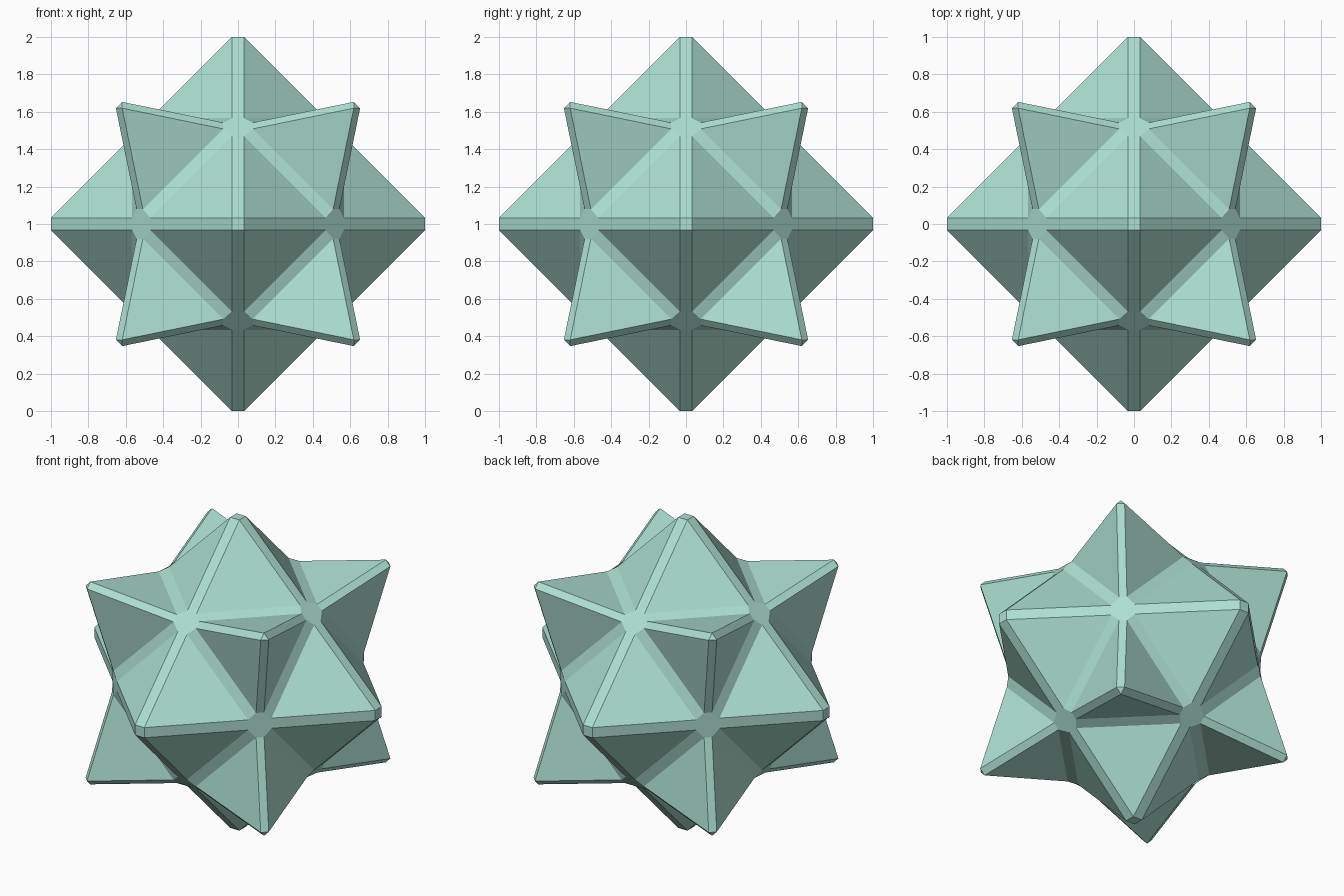
import bpy, bmesh
from itertools import product
from mathutils import Vector

if "Cube" in bpy.data.objects:
    bpy.data.objects.remove(bpy.data.objects["Cube"])

TIP = 1.066      # distance of the six four-sided points
HALF = TIP / 2   # cuboctahedron corner coordinate, the valley junctions
CORNER = 0.67    # coordinate of the eight three-sided points
BEVEL = 0.04

bm = bmesh.new()

# Each octant holds three valley edges; each valley joins one
# four-sided spike face and one three-sided spike face.
for s in product((-1, 1), repeat=3):
    axes = [Vector([s[i] if i == k else 0 for i in range(3)]) for k in range(3)]
    corner = sum(axes, Vector()) * CORNER
    for k in range(3):
        a, b, c = axes[k], axes[(k + 1) % 3], axes[(k + 2) % 3]
        p, q = (a + b) * HALF, (a + c) * HALF
        for apex in (a * TIP, corner):
            bm.faces.new([bm.verts.new(v) for v in (p, q, apex)])
bmesh.ops.remove_doubles(bm, verts=bm.verts, dist=1e-4)
bmesh.ops.recalc_face_normals(bm, faces=bm.faces)

# Flat chamfer on every ridge and valley
bmesh.ops.bevel(bm, geom=bm.edges[:], offset=BEVEL, offset_type='OFFSET',
                segments=1, profile=0.5, affect='EDGES', clamp_overlap=True)
bmesh.ops.recalc_face_normals(bm, faces=bm.faces)
bmesh.ops.translate(bm, verts=bm.verts, vec=(0, 0, 1))

mesh = bpy.data.meshes.new("star_polyhedron")
bm.to_mesh(mesh)
bm.free()
star = bpy.data.objects.new("star_polyhedron", mesh)
bpy.context.collection.objects.link(star)

# Pale green surface
mat = bpy.data.materials.new("pale_green")
mat.diffuse_color = (0.42, 0.74, 0.64, 1)
mat.use_nodes = True
mat.node_tree.nodes["Principled BSDF"].inputs["Base Color"].default_value = mat.diffuse_color
mesh.materials.append(mat)
